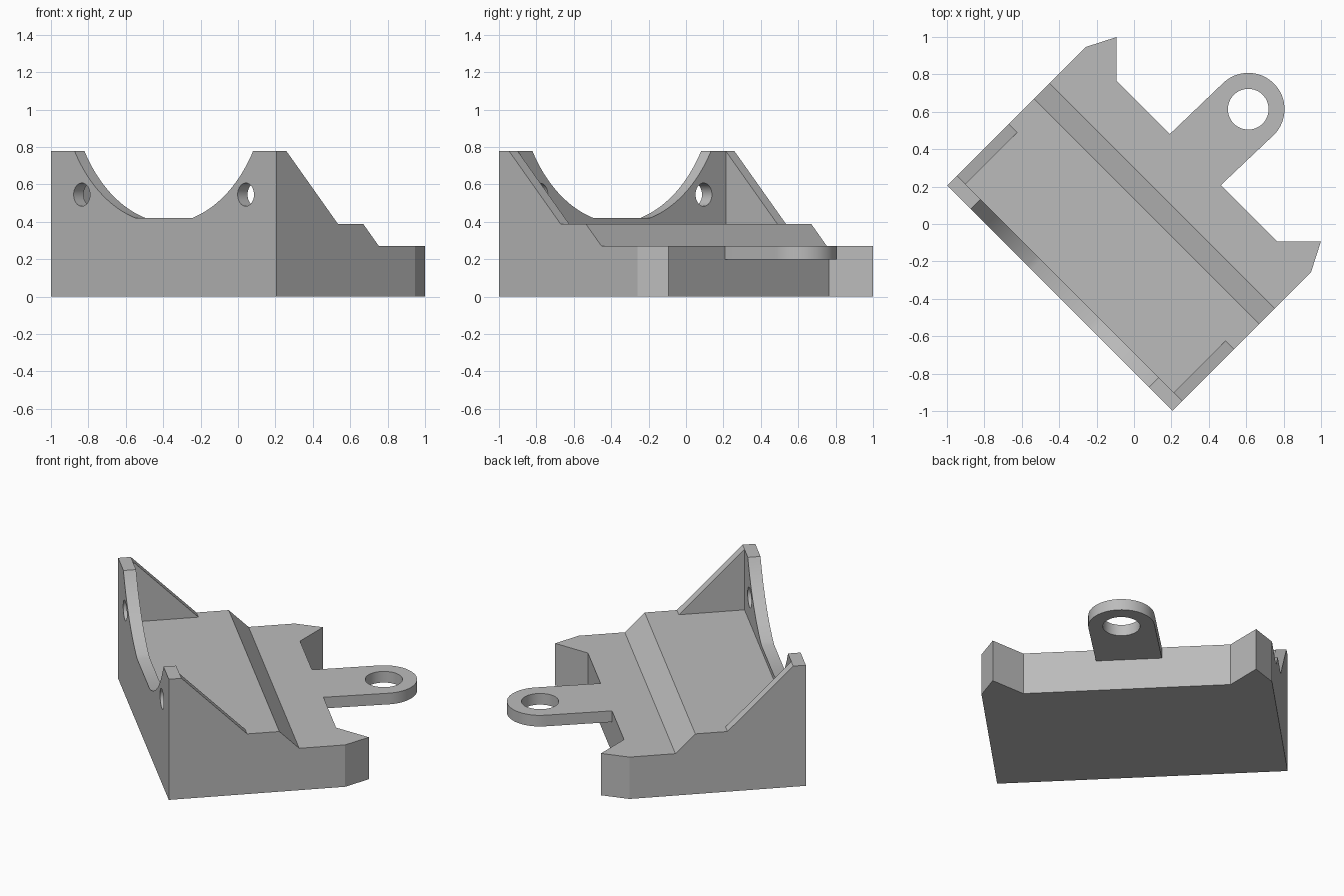
import bpy, bmesh
from math import pi, sin, cos, sqrt, asin
from mathutils import Matrix

cube = bpy.data.objects.get("Cube")
if cube:
    bpy.data.objects.remove(cube, do_unlink=True)

grey = bpy.data.materials.new("plain grey")
grey.use_nodes = True
grey.diffuse_color = (0.5, 0.5, 0.5, 1)
grey.node_tree.nodes["Principled BSDF"].inputs["Base Color"].default_value = (0.5, 0.5, 0.5, 1)

# How a 2D profile point and an extrusion distance become a 3D point
PLACE = {"x": lambda a, b, h: (h, a, b),
         "y": lambda a, b, h: (a, h, b),
         "z": lambda a, b, h: (a, b, h)}


def prism(name, points, axis, low, high):
    """Extrude a 2D outline along an axis."""
    bm = bmesh.new()
    face = bm.faces.new([bm.verts.new(PLACE[axis](a, b, low)) for a, b in points])
    moved = bmesh.ops.extrude_face_region(bm, geom=[face])["geom"]
    for v in moved:
        if isinstance(v, bmesh.types.BMVert):
            v.co["xyz".index(axis)] = high
    bmesh.ops.recalc_face_normals(bm, faces=bm.faces)
    mesh = bpy.data.meshes.new(name)
    bm.to_mesh(mesh)
    bm.free()
    mesh.materials.append(grey)
    obj = bpy.data.objects.new(name, mesh)
    bpy.context.collection.objects.link(obj)
    return obj


def combine(target, tool, operation="DIFFERENCE"):
    """Apply a boolean and discard the tool."""
    mod = target.modifiers.new("boolean", "BOOLEAN")
    mod.operation, mod.object, mod.solver = operation, tool, "EXACT"
    bpy.context.view_layer.objects.active = target
    bpy.ops.object.modifier_apply(modifier=mod.name)
    bpy.data.objects.remove(tool, do_unlink=True)


def arc(cx, cy, r, start, end, steps):
    return [(cx + r * cos(start + (end - start) * i / steps),
             cy + r * sin(start + (end - start) * i / steps)) for i in range(steps + 1)]


def circle(cx, cy, r, steps=48):
    return arc(cx, cy, r, 0, 2 * pi, steps)[:-1]


HALF, FRONT, BACK = 0.852, -0.561, 0.475
WALL_IN = FRONT + 0.075
TOP, FLOOR, LEDGE = 0.778, 0.388, 0.27
RISE = TOP - FLOOR

# Body block: plan outline with a horn at each back corner
side = [(HALF, FRONT), (HALF, BACK + 0.011), (0.7725, 0.641), (0.608, BACK)]
body = prism("bracket_body", side + [(-x, y) for x, y in reversed(side)], "z", 0, TOP)

# Sloped gusset tops, floor and step down to the back ledge
step = 0.095
combine(body, prism("slope_cutter", [
    (WALL_IN - 0.1, TOP + 0.1), (WALL_IN + RISE, FLOOR), (step, FLOOR),
    (step + FLOOR - LEDGE, LEDGE), (1, LEDGE), (1, TOP + 0.1)], "x", -1, 1))

# Pocket between the two gussets
inner = HALF - 0.065
combine(body, prism("pocket_cutter", [
    (WALL_IN, FLOOR), (0, FLOOR), (0, 1), (WALL_IN, 1)], "x", -inner, inner))

# Round cradle with a flat bottom in the front wall
cz, r, flat = 1.171, 0.781, 0.42
low = asin((cz - flat) / r)
high = asin((cz - 0.85) / r)
cradle = arc(0, cz, r, -pi + high, -pi + low, 20) + arc(0, cz, r, -low, -high, 20)
combine(body, prism("cradle_cutter", cradle, "y", FRONT - 0.1, WALL_IN + 0.02))

# Screw holes through the front wall
for x in (-0.62, 0.62):
    combine(body, prism("hole_cutter", circle(x, 0.545, 0.062, 32), "y", FRONT - 0.1, WALL_IN + 0.1))

# Rounded tab with an eye at the back
tab_x, tab_y, tab_r = -0.002, 0.866, 0.194
outline = arc(tab_x, tab_y, tab_r, 0, pi, 32) + [(-0.205, BACK - 0.02), (0.181, BACK - 0.02)]
combine(body, prism("tab", outline, "z", 0.198, LEDGE), "UNION")
combine(body, prism("eye_cutter", circle(tab_x, tab_y, 0.109), "z", 0.1, 0.4))

# Turn the finished bracket diagonally
body.data.transform(Matrix.Rotation(-pi / 4, 4, "Z"))
bpy.ops.object.select_all(action="DESELECT")
body.select_set(True)
bpy.context.view_layer.objects.active = body
bpy.ops.object.shade_smooth_by_angle(angle=pi / 7)
